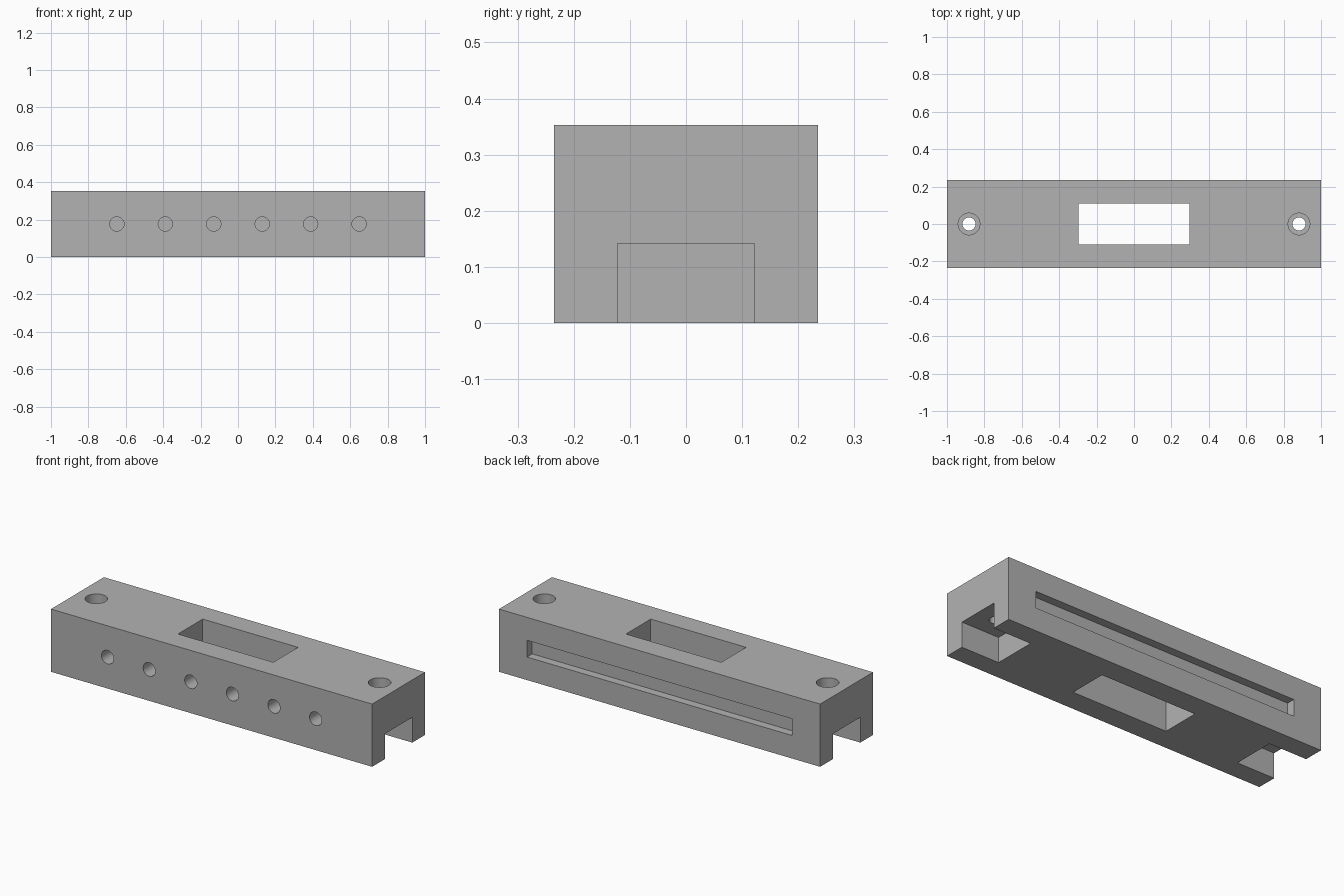
import bpy
from math import pi

cube = bpy.data.objects.get("Cube")
if cube:
    bpy.data.objects.remove(cube, do_unlink=True)

HALF_Y, HEIGHT = 0.235, 0.353
MID_Z = HEIGHT / 2
OVER = 0.05  # how far cutters stick out of the block

grey = bpy.data.materials.new("plain grey")
grey.use_nodes = True
grey.diffuse_color = (0.448, 0.448, 0.448, 1)
grey.node_tree.nodes["Principled BSDF"].inputs["Base Color"].default_value = grey.diffuse_color


def box(name, low, high):
    """Box between two opposite corners."""
    centre = [(a + b) / 2 for a, b in zip(low, high)]
    bpy.ops.mesh.primitive_cube_add(size=1, location=centre)
    obj = bpy.context.object
    obj.name = name
    obj.scale = [b - a for a, b in zip(low, high)]
    bpy.ops.object.transform_apply(location=True, rotation=False, scale=True)
    return obj


def cylinder(name, radius, length, centre, rotation=(0, 0, 0)):
    bpy.ops.mesh.primitive_cylinder_add(vertices=48, radius=radius, depth=length,
                                        location=centre, rotation=rotation)
    bpy.context.object.name = name
    return bpy.context.object


def cut(target, cutter):
    """Subtract the cutter from the target, then remove it."""
    mod = target.modifiers.new(cutter.name, 'BOOLEAN')
    mod.operation, mod.solver, mod.object = 'DIFFERENCE', 'EXACT', cutter
    bpy.context.view_layer.objects.active = target
    bpy.ops.object.modifier_apply(modifier=mod.name)
    bpy.data.objects.remove(cutter, do_unlink=True)


# Main block
block = box("mounting_block", (-1, -HALF_Y, 0), (1, HALF_Y, HEIGHT))
block.data.materials.append(grey)

# Rectangular window right through from top to bottom
cut(block, box("window", (-0.297, -0.11, -OVER), (0.297, 0.11, HEIGHT + OVER)))

# Long shallow slot in the back
cut(block, box("back_slot", (-0.826, HALF_Y - 0.047, MID_Z - 0.047),
               (0.826, HALF_Y + OVER, MID_Z + 0.047)))

# At each end: notch underneath and a counterbored screw hole above it
for side in (-1, 1):
    inner, outer = sorted((side * 0.765, side * (1 + OVER)))
    cut(block, box("end_notch", (inner, -0.122, -OVER), (outer, 0.122, 0.142)))
    x = side * 0.882
    cut(block, cylinder("screw_hole", 0.035, 1, (x, 0, MID_Z)))
    bore = 0.094
    cut(block, cylinder("counterbore", 0.058, bore + OVER,
                        (x, 0, HEIGHT + (OVER - bore) / 2)))

# Row of six blind holes in the front
depth = 0.118
for i in range(6):
    cut(block, cylinder("front_hole", 0.038, depth + OVER,
                        ((i - 2.5) * 0.259, -HALF_Y + (depth - OVER) / 2, MID_Z),
                        (pi / 2, 0, 0)))

# Smooth the round walls, keep edges sharp
bpy.ops.object.select_all(action='DESELECT')
block.select_set(True)
bpy.context.view_layer.objects.active = block
bpy.ops.object.shade_smooth_by_angle()
